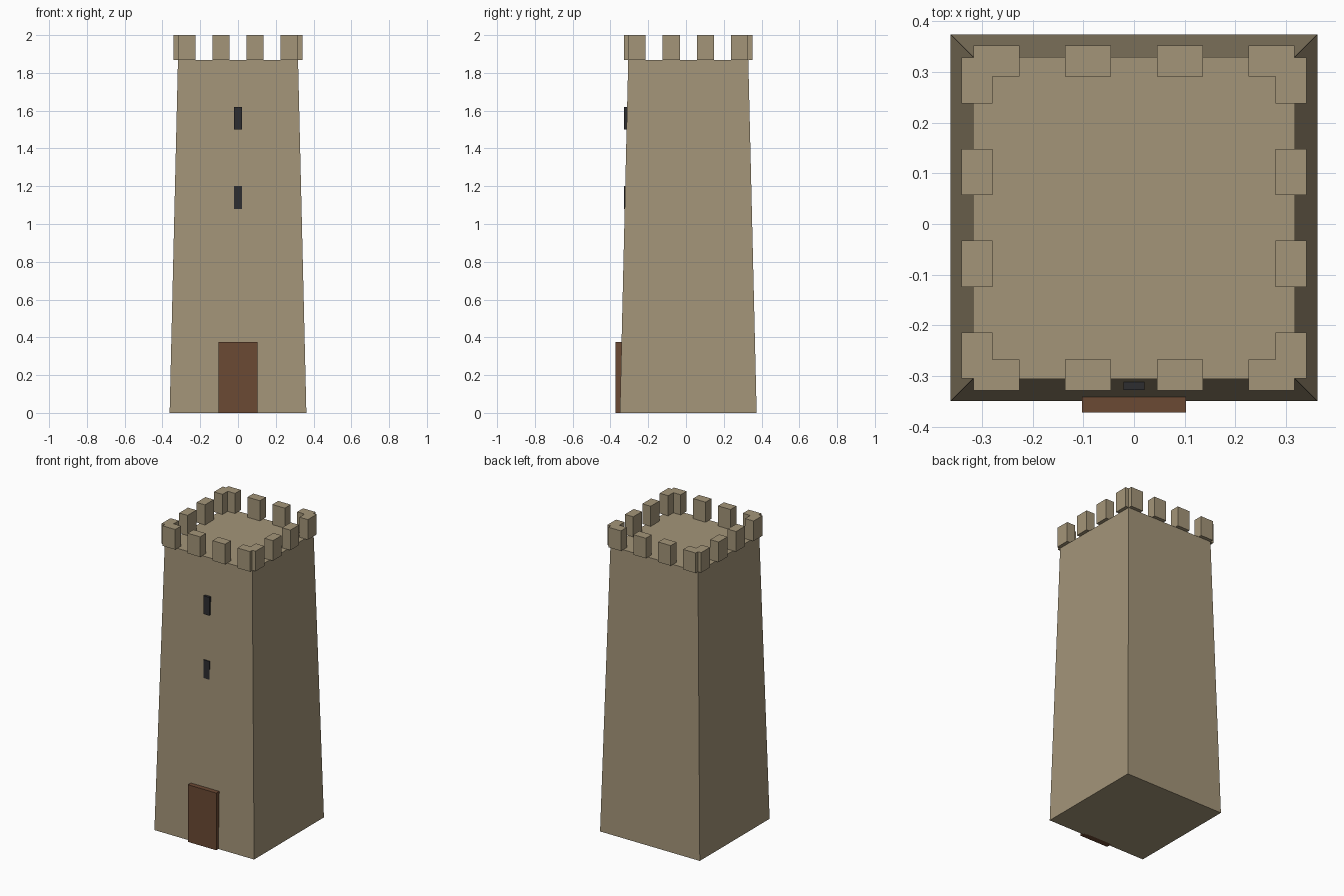
import bpy
import bmesh
from mathutils import Matrix

default = bpy.data.objects.get("Cube")
if default:
    bpy.data.objects.remove(default, do_unlink=True)


def material(name, rgb):
    mat = bpy.data.materials.new(name)
    mat.use_nodes = True
    color = (*rgb, 1.0)
    mat.diffuse_color = color
    mat.node_tree.nodes["Principled BSDF"].inputs["Base Color"].default_value = color
    return mat


stone = material("sandy stone", (0.37, 0.30, 0.19))
wood = material("brown wood", (0.147, 0.067, 0.034))
dark = material("dark opening", (0.026, 0.026, 0.030))


def box(name, center, size, mat, taper=1.0):
    """Box given by centre and size; taper scales its top face."""
    bm = bmesh.new()
    bmesh.ops.create_cube(bm, size=1.0)
    for v in bm.verts:
        if v.co.z > 0:
            v.co.x *= taper
            v.co.y *= taper
    bmesh.ops.transform(bm, matrix=Matrix.Diagonal((*size, 1.0)), verts=bm.verts)
    mesh = bpy.data.meshes.new(name)
    bm.to_mesh(mesh)
    bm.free()
    mesh.materials.append(mat)
    obj = bpy.data.objects.new(name, mesh)
    obj.location = center
    bpy.context.collection.objects.link(obj)
    return obj


mid_y = 0.012      # the door pushes the tower back a little
roof = 1.868
base = 0.724

# Tapered tower body
box("tower_body", (0, mid_y, roof / 2), (base, base, roof), stone, taper=0.878)

# Battlements: four merlons along each side, overhanging the wall
height = 2.0 - roof
length, depth, step, reach = 0.091, 0.061, 0.181, 0.31
for i in range(4):
    along = (i - 1.5) * step
    z = roof + height / 2
    for side, x_name, y_name in ((-1, "right", "front"), (1, "left", "back")):
        box(f"{y_name}_merlon_{i + 1}", (along, mid_y + side * reach, z),
            (length, depth, height), stone)
        box(f"{x_name}_merlon_{i + 1}", (side * reach, mid_y + along, z),
            (depth, length, height), stone)

# Door
box("door", (0, -0.352, 0.1875), (0.206, 0.04, 0.375), wood)

# Arrow slits
for name, z in (("lower_slit", 1.14), ("upper_slit", 1.56)):
    box(name, (0, -0.317, z), (0.042, 0.021, 0.12), dark)
